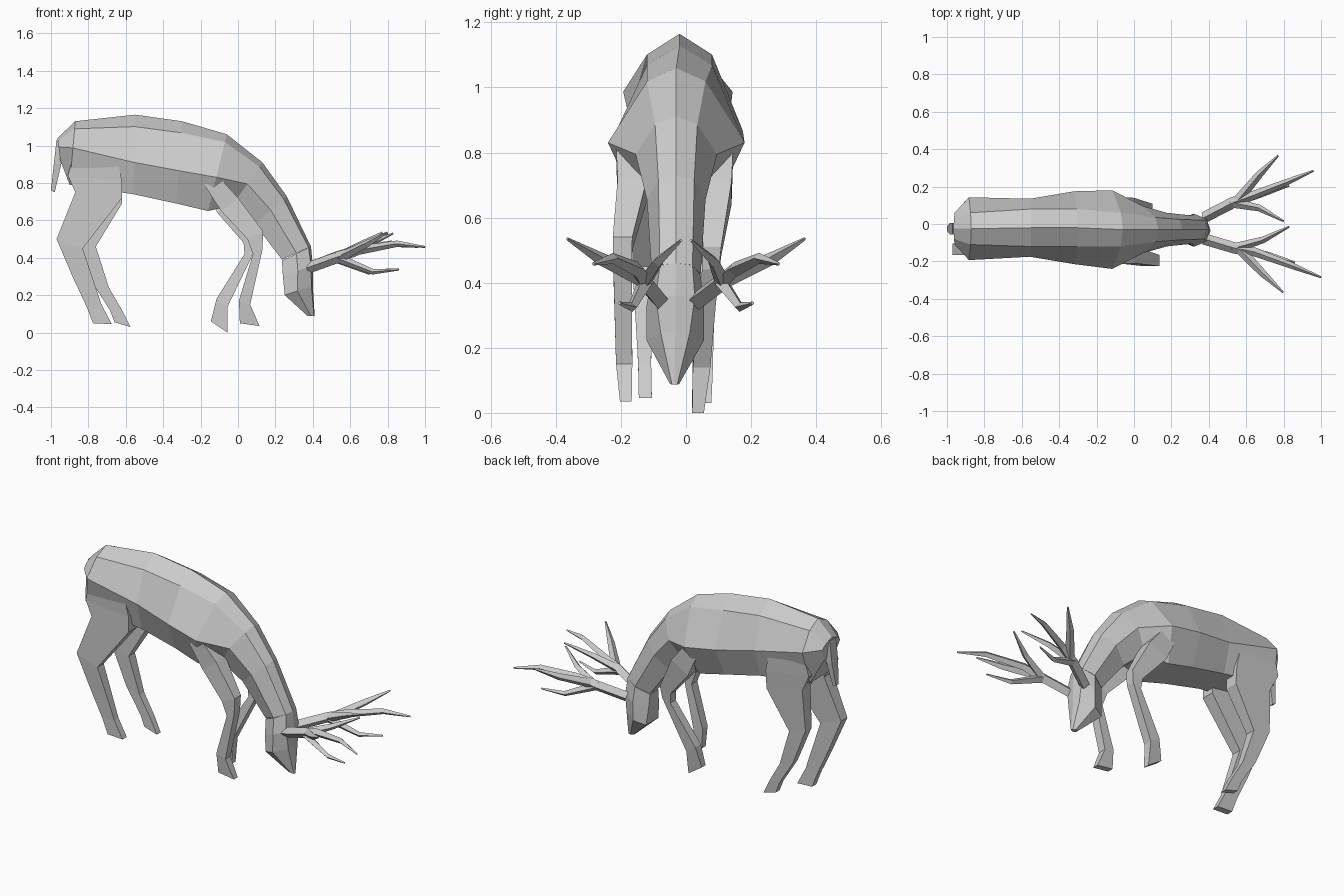
import bpy, bmesh
from mathutils import Vector


def loft(name, rings):
    """Flat-faced skin through rings with equal point counts."""
    bm = bmesh.new()
    vs = [[bm.verts.new(p) for p in r] for r in rings]
    n = len(rings[0])
    for a, b in zip(vs, vs[1:]):
        for i in range(n):
            j = (i + 1) % n
            bm.faces.new((a[i], a[j], b[j], b[i]))
    bm.faces.new(vs[0])
    bm.faces.new(vs[-1])
    bmesh.ops.recalc_face_normals(bm, faces=bm.faces)
    me = bpy.data.meshes.new(name)
    bm.to_mesh(me)
    bm.free()
    ob = bpy.data.objects.new(name, me)
    bpy.context.collection.objects.link(ob)
    return ob


def body_ring(top, bot, up, side, low, fu, fs, yc):
    """Seven-sided section: ridge, shoulders, flanks, flat underside."""
    t, b = Vector((top[0], yc, top[1])), Vector((bot[0], yc, bot[1]))
    half = [(up, fu), (side, fs), (low, 1)]
    right = [t.lerp(b, f) + Vector((0, w, 0)) for w, f in half]
    left = [t.lerp(b, f) - Vector((0, w, 0)) for w, f in reversed(half)]
    return [t] + right + left


def leg(name, stations):
    """Four-sided limb; station = front x, z, back x, z, y, half thickness."""
    loft(name, [[(xf, y - h, zf), (xf, y + h, zf), (xb, y + h, zb), (xb, y - h, zb)]
                for xf, zf, xb, zb, y, h in stations])


def tine(name, path, radii):
    """Tapered four-sided branch along a path."""
    pts = [Vector(p) for p in path]
    rings = []
    for i, (p, r) in enumerate(zip(pts, radii)):
        d = (pts[min(i + 1, len(pts) - 1)] - pts[max(i - 1, 0)]).normalized()
        u = d.cross(Vector((0, 0, 1))).normalized()
        v = u.cross(d)
        rings.append([p + u * r, p + v * r, p - u * r, p - v * r])
    loft(name, rings)


# Body and neck, rump to poll
loft("body_and_neck", [body_ring(*r) for r in [
    ((-.965, 1.04), (-.95, .92), .055, .085, .05, .15, .4, -.025),
    ((-.87, 1.13), (-.90, .79), .085, .168, .12, .12, .42, -.025),
    ((-.55, 1.165), (-.56, .74), .10, .155, .105, .15, .6, -.02),
    ((-.30, 1.13), (-.33, .69), .10, .195, .115, .14, .6, -.02),
    ((-.06, 1.06), (-.16, .65), .09, .21, .125, .10, .56, -.03),
    ((.13, .91), (-.03, .68), .065, .125, .085, .10, .5, -.03),
    ((.26, .73), (.09, .58), .055, .09, .055, .10, .5, -.03),
    ((.39, .46), (.235, .39), .05, .075, .04, .08, .5, -.03)]])

# Head
loft("head", [body_ring(*r) for r in [
    ((.39, .46), (.235, .385), .05, .075, .04, .08, .5, -.03),
    ((.40, .36), (.24, .30), .06, .088, .05, .06, .5, -.033),
    ((.40, .25), (.25, .20), .045, .088, .06, .05, .55, -.033),
    ((.41, .087), (.37, .09), .008, .014, .008, .1, .5, -.035)]])

# Tail
leg("tail", [(-.94, 1.02, -.97, 1.03, -.025, .03),
             (-.945, .90, -.985, .90, -.025, .03),
             (-.98, .75, -1.0, .76, -.025, .012)])

# Legs
leg("hind_leg_near", [(-.64, .90, -.88, .95, -.12, .05),
                      (-.62, .81, -.91, .84, -.12, .045),
                      (-.62, .72, -.87, .75, -.125, .04),
                      (-.83, .45, -.97, .50, -.135, .03),
                      (-.77, .27, -.885, .30, -.13, .024),
                      (-.73, .15, -.81, .14, -.127, .02),
                      (-.675, .045, -.775, .05, -.125, .02)])
leg("hind_leg_far", [(-.64, .90, -.88, .95, .075, .05),
                     (-.62, .80, -.91, .84, .075, .045),
                     (-.62, .69, -.86, .74, .072, .04),
                     (-.76, .46, -.87, .49, .065, .03),
                     (-.69, .24, -.78, .27, .063, .022),
                     (-.62, .12, -.685, .12, .062, .02),
                     (-.575, .03, -.66, .055, .06, .018)])
leg("front_leg_near", [(-.09, .82, -.18, .79, -.19, .025),
                       (.0, .72, -.09, .65, -.165, .045),
                       (.135, .54, .05, .50, -.195, .03),
                       (.13, .44, .08, .42, -.195, .028),
                       (.065, .15, .005, .17, -.19, .025),
                       (.115, .035, .01, .05, -.185, .018)])
leg("front_leg_far", [(-.09, .82, -.18, .79, .12, .025),
                      (.0, .71, -.11, .64, .095, .045),
                      (.10, .51, .03, .48, .08, .028),
                      (.09, .44, .035, .42, .075, .026),
                      (-.055, .14, -.115, .18, .048, .027),
                      (-.055, .0, -.145, .06, .037, .018)])

# Antlers: one main beam and three tines, mirrored
branches = {
    "beam": ([(.375, .035, .345), (.53, .115, .405), (.63, .15, .44), (.82, .225, .475), (.96, .285, .458)],
             (.03, .030, .024, .017, .005)),
    "outer_tine": ([(.55, .12, .41), (.67, .265, .475), (.77, .365, .535)], (.027, .02, .005)),
    "inner_tine": ([(.52, .115, .40), (.67, .085, .465), (.80, .015, .53)], (.027, .018, .005)),
    "lower_tine": ([(.52, .11, .40), (.70, .165, .325), (.83, .205, .337)], (.025, .015, .005)),
}
for side, s, k in (("far", 1, 1.0), ("near", -1, 1.07)):
    for part, (path, radii) in branches.items():
        pts = [(.39 + (x - .39) * k, y if s > 0 else -y - .2 * max(0, .6 - x), z)
               for x, y, z in path]
        tine(f"antler_{part}_{side}", pts, radii)
